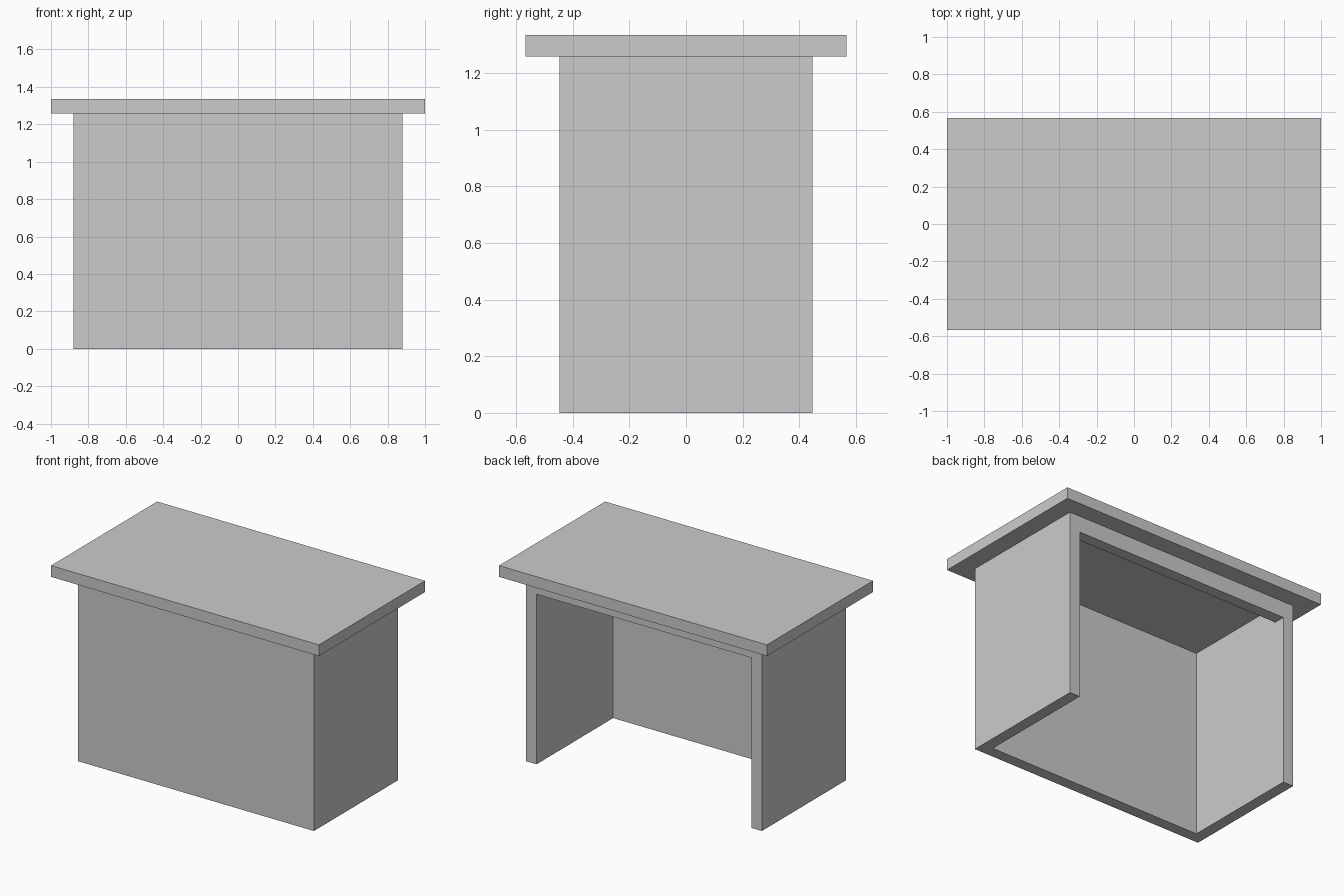
import bpy, bmesh

if "Cube" in bpy.data.objects:
    bpy.data.objects.remove(bpy.data.objects["Cube"])

HX, HY = 0.88, 0.447        # half size of the body
T = 0.077                   # panel thickness
Z_TOP, HEIGHT = 1.258, 1.334
RAIL_H = 0.11


def prism(name, outline, z0, z1):
    """Extrude a flat outline (counter-clockwise, xy) from z0 to z1."""
    bm = bmesh.new()
    face = bm.faces.new([bm.verts.new((x, y, z0)) for x, y in outline])
    ext = bmesh.ops.extrude_face_region(bm, geom=[face])
    top = [v for v in ext["geom"] if isinstance(v, bmesh.types.BMVert)]
    bmesh.ops.translate(bm, verts=top, vec=(0, 0, z1 - z0))
    bmesh.ops.recalc_face_normals(bm, faces=bm.faces)
    mesh = bpy.data.meshes.new(name)
    bm.to_mesh(mesh)
    bm.free()
    obj = bpy.data.objects.new(name, mesh)
    bpy.context.collection.objects.link(obj)
    return obj


def rect(x0, x1, y0, y1):
    return [(x0, y0), (x1, y0), (x1, y1), (x0, y1)]


# Desk top slab
prism("desk_top", rect(-1, 1, -0.566, 0.566), Z_TOP, HEIGHT)

# U-shaped body: front panel with two side panels, open at the back
ix, iy = HX - T, -HY + T
prism("front_and_side_panels",
      [(-HX, -HY), (HX, -HY), (HX, HY), (ix, HY),
       (ix, iy), (-ix, iy), (-ix, HY), (-HX, HY)], 0, Z_TOP)

# Rail across the top of the open back
prism("back_rail", rect(-ix, ix, HY - T, HY), Z_TOP - RAIL_H, Z_TOP)
